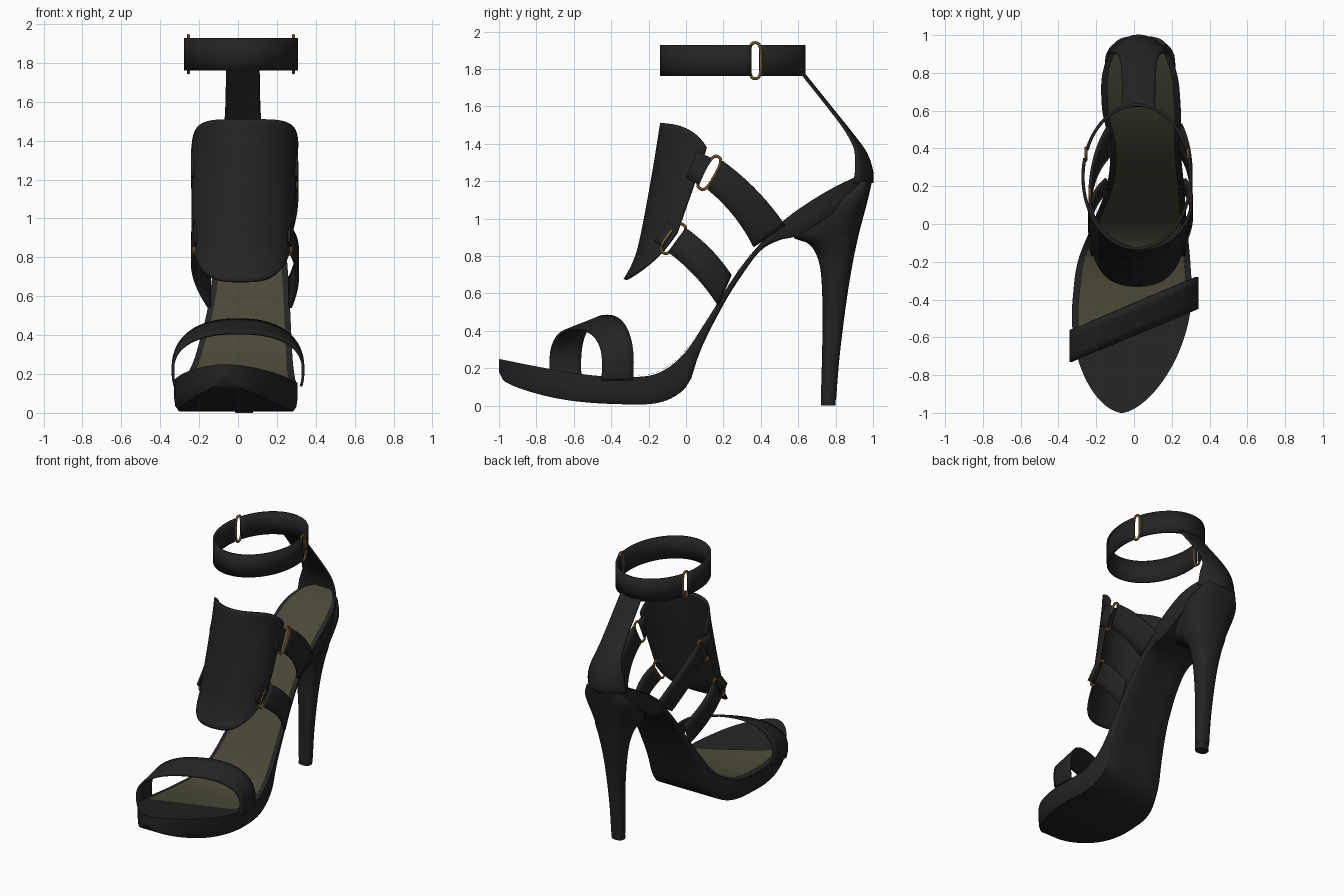
import bpy, bmesh, math
from mathutils import Vector

if "Cube" in bpy.data.objects:
    bpy.data.objects.remove(bpy.data.objects["Cube"])


def material(name, color):
    mat = bpy.data.materials.new(name)
    mat.use_nodes = True
    mat.diffuse_color = (*color, 1)
    bsdf = next(n for n in mat.node_tree.nodes if n.type == 'BSDF_PRINCIPLED')
    bsdf.inputs["Base Color"].default_value = (*color, 1)
    return mat


BLACK = material("black leather", (.017, .017, .017))
OLIVE = material("olive insole", (.066, .064, .039))
GOLD = material("gold metal", (.36, .2, .06))


def lerp(a, b, t):
    return a + (b - a) * t


def spow(value, power):
    return math.copysign(abs(value) ** power, value)


def curve(*pts):
    """Smooth function through the given (position, value) points."""
    def slope(i):
        a, b = pts[max(i - 1, 0)], pts[min(i + 1, len(pts) - 1)]
        return (b[1] - a[1]) / (b[0] - a[0])

    def value(t):
        t = min(max(t, pts[0][0]), pts[-1][0])
        i = 0
        while i < len(pts) - 2 and t > pts[i + 1][0]:
            i += 1
        (x0, a), (x1, b) = pts[i], pts[i + 1]
        h = x1 - x0
        s = (t - x0) / h
        m, n = slope(i) * h, slope(i + 1) * h
        ease = s * s * (3 - 2 * s)
        return lerp(a, b, ease) + s * (1 - s) * (m * (1 - s) - n * s)
    return value


def surface(name, f, nu, nv, mat, thick=0, loop_u=False, loop_v=False, caps=False):
    """Grid surface from f(u, v), optionally closed, capped or thickened."""
    bm = bmesh.new()
    cu, cv = nu + (not loop_u), nv + (not loop_v)
    rows = [[bm.verts.new(f(i / nu, j / nv)) for i in range(cu)] for j in range(cv)]
    for j in range(nv):
        a, b = rows[j], rows[(j + 1) % cv]
        for i in range(nu):
            k = (i + 1) % cu
            bm.faces.new((a[i], a[k], b[k], b[i]))
    if caps:
        bm.faces.new(rows[0][::-1])
        bm.faces.new(rows[-1])
    bmesh.ops.recalc_face_normals(bm, faces=bm.faces)
    mesh = bpy.data.meshes.new(name)
    bm.to_mesh(mesh)
    bm.free()
    obj = bpy.data.objects.new(name, mesh)
    bpy.context.collection.objects.link(obj)
    mesh.materials.append(mat)
    bpy.ops.object.select_all(action='DESELECT')
    obj.select_set(True)
    bpy.context.view_layer.objects.active = obj
    bpy.ops.object.shade_smooth_by_angle(angle=math.radians(40))
    if thick:
        mod = obj.modifiers.new("thickness", 'SOLIDIFY')
        mod.thickness = thick
        mod.offset = 0
    return obj


# Sole guide curves along the length of the shoe
sole_mid = curve((-1, -.065), (-.4, -.01), (-.2, 0), (0, .03), (.2, .06),
                 (.4, .06), (.6, .04), (.8, .03), (1, .025))
sole_half = curve((-1, .31), (-.4, .315), (-.2, .298), (0, .25), (.2, .205),
                  (.4, .187), (.6, .208), (.8, .205), (1, .205))
sole_top = curve((-1, .25), (-.8, .21), (-.6, .175), (-.4, .155), (-.2, .16), (-.1, .2),
                 (0, .29), (.1, .44), (.3, .75), (.5, .97), (.7, 1.115), (.9, 1.22), (1, 1.25))
sole_low = curve((-1, .18), (-.97, .13), (-.8, .065), (-.6, .025), (-.35, .008), (-.15, .015),
                 (-.03, .07), (.03, .15), (.07, .28), (.2, .54), (.3, .7), (.4, .83),
                 (.5, .885), (.6, .91), (.8, 1.04), (1, 1.2))


def rounding(y):
    toe = max(0, (-.4 - y) / .6)
    heel = max(0, (y - .72) / .28)
    return max(0, 1 - toe ** 2) ** .6 * math.sqrt(max(0, 1 - heel ** 2))


# Platform sole with arched shank
section = [(-1, 1), (-1, .45), (-.98, .15), (-.93, 0), (-.4, 0), (.4, 0),
           (.93, 0), (.98, .15), (1, .45), (1, 1), (.5, 1), (-.5, 1)]


def sole(u, v):
    y = -.9995 * math.cos(math.pi * v)
    a, b = section[round(u * len(section))]
    x = sole_mid(y) + a * sole_half(y) * rounding(y)
    return x, y, lerp(sole_low(y), sole_top(y), b)


surface("platform_sole", sole, len(section), 110, BLACK, loop_u=True, caps=True)


# Insole lining
def insole(u, v):
    a = 2 * u - 1
    back = math.sin(v * math.pi / 2)
    y = lerp(-.56 + .13 * a, .975, back)
    x = sole_mid(y) + a * (sole_half(y) - .032) * rounding(y)
    return x, y, sole_top(y) + .008


surface("insole", insole, 12, 80, OLIVE)

# Stiletto heel and its tip
heel_front = curve((0, .72), (.3, .728), (.5, .73), (.7, .722), (.8, .7), (.87, .65),
                   (.9, .57), (1, .62), (1.1, .75), (1.2, .9))
heel_back = curve((0, .8), (.25, .82), (.5, .85), (.7, .88), (.9, .92), (1.1, .972), (1.2, .995))
heel_half = curve((0, .048), (.3, .055), (.6, .078), (.8, .115), (.95, .17), (1.1, .185), (1.2, .13))


def heel(low, high, scale=1):
    def f(u, v):
        z = lerp(low, high, v)
        t = 2 * math.pi * u
        front, back = heel_front(z), heel_back(z)
        x = .032 + heel_half(z) * scale * spow(math.cos(t), .8)
        return x, (front + back) / 2 + (back - front) / 2 * scale * spow(math.sin(t), .8), z
    return f


surface("heel", heel(.045, 1.2), 28, 60, BLACK, loop_u=True, caps=True)
surface("heel_tip", heel(0, .045, .96), 28, 2, BLACK, loop_u=True, caps=True)


# Toe strap arching diagonally over the foot
def toe_strap(u, v):
    t = math.radians(lerp(-16, 196, u))
    x = .335 * spow(math.cos(t), .85)
    rise = lerp(.19, .26, v) if t > 0 and math.sin(t) > 0 else .25
    return x, lerp(-.59, -.42, v) + .42 * x, .22 + rise * spow(math.sin(t), .85)


surface("toe_strap", toe_strap, 48, 4, BLACK, .014)

# Curved instep plate
plate_front = curve((.67, -.33), (.75, -.285), (.85, -.25), (1.1, -.2), (1.3, -.165), (1.52, -.13))
plate_depth = curve((.67, .14), (.8, .19), (.95, .21), (1.2, .255), (1.4, .29), (1.52, .29))


def plate(u, v):
    a = 2 * u - 1
    t = math.radians(85) * a
    z = lerp(.675 + .25 * abs(a) ** 3, 1.51 - .13 * abs(a) ** 4, v)
    k = (z - .67) / .84
    x = lerp(.015, .04, k) + lerp(.25, .272, k) * math.sin(t)
    return x, plate_front(z) + plate_depth(z) * (1 - math.cos(t)), z


surface("instep_plate", plate, 40, 30, BLACK, .014)

# Ankle strap in two arcs, with a gap on each side for the buckles
gap = .322


def ankle(start, end):
    def f(u, v):
        t = lerp(start, end, u)
        return .015 + .285 * math.cos(t), .25 + .38 * math.sin(t), lerp(1.762, 1.928, v)
    return f


surface("ankle_strap_back", ankle(gap + .06, math.pi - gap - .06), 32, 2, BLACK, .017)
surface("ankle_strap_front", ankle(math.pi - gap + .06, 2 * math.pi + gap - .06), 48, 2, BLACK, .017)

# Heel counter narrowing to the back strap
strap_y = curve((1.19, .995), (1.25, .995), (1.35, .962), (1.45, .89), (1.6, .77), (1.78, .625))
strap_half = curve((1.19, .16), (1.3, .145), (1.4, .112), (1.5, .093), (1.78, .085))
strap_wrap = curve((1.19, .1), (1.3, .075), (1.4, .035), (1.5, .015), (1.78, .008))


def back_strap(u, v):
    a, z = 2 * u - 1, lerp(1.19, 1.78, v)
    return .025 + a * strap_half(z), strap_y(z) - strap_wrap(z) * a * a, z


surface("back_strap", back_strap, 12, 30, BLACK, .013)


# Metal loops
def buckle(name, center, axis, length, width=.032, tube=.008):
    center, axis = Vector(center), Vector(axis).normalized()
    normal = Vector((1, 0, 0))
    side = normal.cross(axis)

    def f(u, v):
        t, p = 2 * math.pi * u, 2 * math.pi * v
        grow = tube * math.cos(p)
        along = axis * (length + grow) * spow(math.sin(t), .7)
        across = side * (width + grow) * spow(math.cos(t), .7)
        return center + along + across + normal * tube * math.sin(p)
    surface(name, f, 32, 8, GOLD, loop_u=True, loop_v=True)


# Side strap between two edges given as (y, z) pairs: upper then lower
def side_strap(name, start, end, x0, x1, bulge, lift):
    def f(u, v):
        a = [lerp(start[0][i], start[1][i], v) for i in (0, 1)]
        b = [lerp(end[0][i], end[1][i], v) for i in (0, 1)]
        arch = 4 * u * (1 - u)
        return (lerp(x0, x1, u) + bulge * arch, lerp(a[0], b[0], u) + lift * arch,
                lerp(a[1], b[1], u) + lift * arch)
    surface(name, f, 16, 3, BLACK, .017)


upper_start, upper_end = ((.195, 1.31), (.115, 1.155)), ((.53, .965), (.36, .85))
lower_start, lower_end = ((.0, .95), (-.095, .82)), ((.24, .7), (.17, .54))
upper_tab = ((.06, 1.36), (.0, 1.22)), ((.135, 1.325), (.07, 1.18))
lower_tab = ((-.08, .99), (-.17, .88)), ((-.045, .965), (-.125, .845))
for label, sign, upper_x, upper_foot, lower_x, lower_foot, ankle_x in (
        ("left", 1, .3, .247, .272, .268, .285), ("right", -1, -.232, -.128, -.228, -.147, -.255)):
    side_strap(label + "_upper_strap", upper_start, upper_end, upper_x, upper_foot, .02 * sign, .015)
    side_strap(label + "_lower_strap", lower_start, lower_end, lower_x, lower_foot, .035 * sign, .012)
    side_strap(label + "_upper_tab", *upper_tab, upper_x, upper_x, 0, 0)
    side_strap(label + "_lower_tab", *lower_tab, lower_x - .01 * sign, lower_x, 0, 0)
    buckle(label + "_upper_buckle", (upper_x, .125, 1.245), (0, .09, .16), .098)
    buckle(label + "_lower_buckle", (lower_x, -.068, .893), (0, .1, .135), .092)
    buckle(label + "_ankle_buckle", (ankle_x, .37, 1.845), (0, 0, 1), .096)
